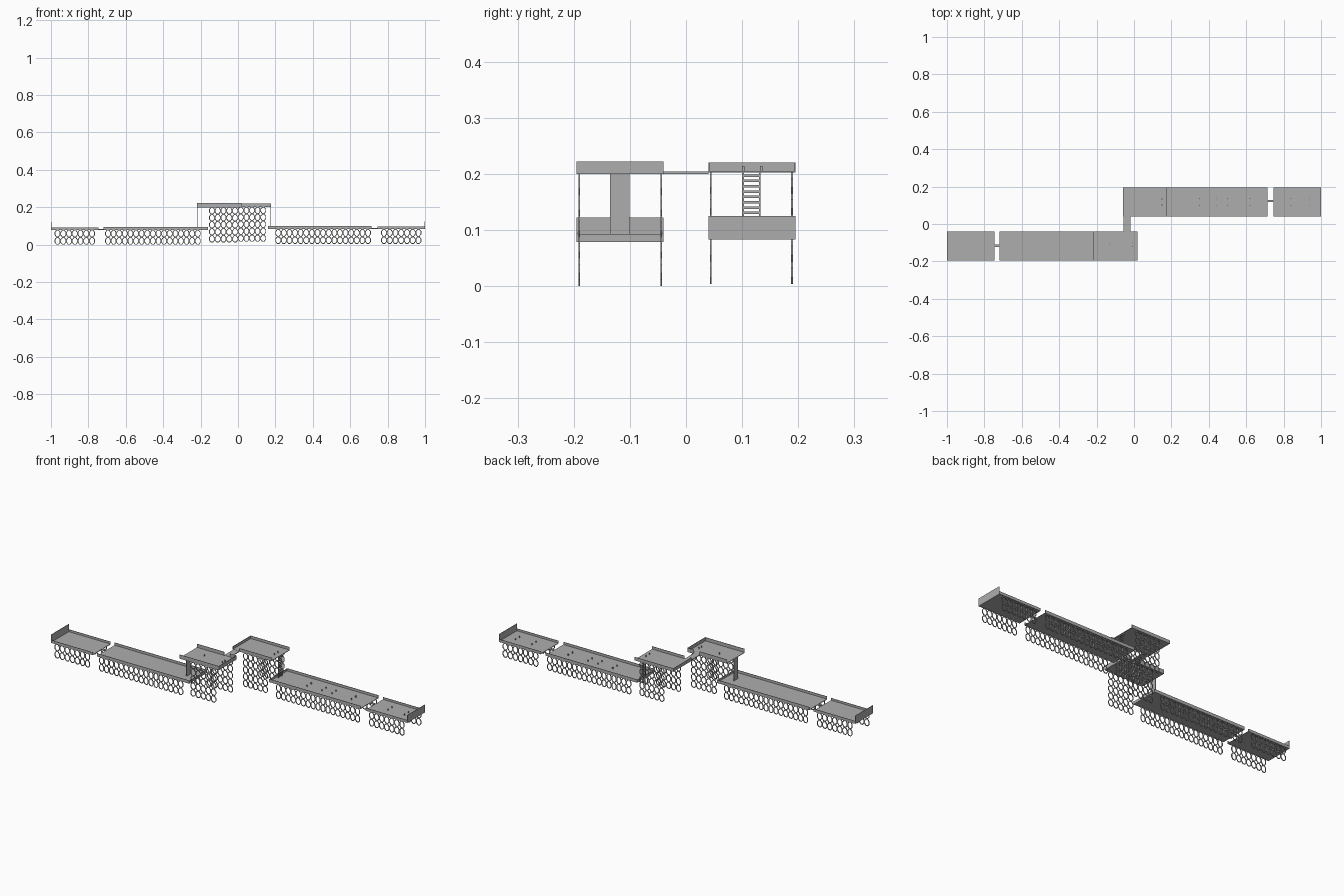
import bpy, bmesh, math
from mathutils import Vector

if "Cube" in bpy.data.objects:
    bpy.data.objects.remove(bpy.data.objects["Cube"])

grey = bpy.data.materials.new("concrete grey")
grey.diffuse_color = (0.42, 0.42, 0.42, 1)
grey.use_nodes = True
grey.node_tree.nodes["Principled BSDF"].inputs["Base Color"].default_value = grey.diffuse_color


def make(name, bm):
    me = bpy.data.meshes.new(name)
    bm.to_mesh(me)
    bm.free()
    me.materials.append(grey)
    ob = bpy.data.objects.new(name, me)
    bpy.context.collection.objects.link(ob)


def box(bm, x0, x1, y0, y1, z0, z1):
    r = bmesh.ops.create_cube(bm, size=1)
    for v in r["verts"]:
        v.co = Vector(((x0 + x1) / 2 + v.co.x * (x1 - x0),
                       (y0 + y1) / 2 + v.co.y * (y1 - y0),
                       (z0 + z1) / 2 + v.co.z * (z1 - z0)))


def tray(name, x0, x1, y0, y1, z0, z1, walls=(), gap=None):
    """Floor with side parapets, optional end walls (x, top), optional gap (side, xa, xb)."""
    t = 0.002
    bm = bmesh.new()
    box(bm, x0, x1, y0, y1, z0, z0 + 0.003)
    for side, ya in (("front", y0), ("back", y1 - t)):
        if gap and gap[0] == side:
            box(bm, x0, gap[1], ya, ya + t, z0, z1)
            box(bm, gap[2], x1, ya, ya + t, z0, z1)
        else:
            box(bm, x0, x1, ya, ya + t, z0, z1)
    for x, top in walls:
        xa = x if x == x0 else x - t
        box(bm, xa, xa + t, y0, y1, z0, top)
    make(name, bm)


def lattice(name, x0, x1, y, z0, z1, rows):
    """Flat grid of pointed oval rings."""
    bm = bmesh.new()
    cols = round((x1 - x0) / 0.03)
    w, h, t, n = (x1 - x0) / cols, (z1 - z0) / rows, 0.0015, 8
    for c in range(cols):
        for r in range(rows):
            cx, cz = x0 + (c + 0.5) * w, z0 + (r + 0.5) * h
            rings = []
            for i in range(n):
                a = math.tau * (i + 0.5) / n
                ca, sa = math.cos(a) / math.cos(math.pi / n), math.sin(a) / math.cos(math.pi / n)
                ring = []
                for d, dy in ((0, -t), (0, t), (0.004, t), (0.004, -t)):
                    ring.append(bm.verts.new((cx + ca * (w / 2 - d), y + dy, cz + sa * (h / 2 - d))))
                rings.append(ring)
            for i in range(n):
                p, q = rings[i], rings[(i + 1) % n]
                for k in range(4):
                    m = (k + 1) % 4
                    bm.faces.new((p[k], q[k], q[m], p[m]))
    bmesh.ops.recalc_face_normals(bm, faces=bm.faces)
    make(name, bm)


# Low decks, each with its end wall at the far end
L0, L1, R0, R1 = -0.195, -0.04, 0.04, 0.195
tray("left_end_deck", -1.0, -0.745, L0, L1, 0.078, 0.093, [(-1.0, 0.122)])
tray("left_main_deck", -0.72, -0.16, L0, L1, 0.078, 0.095, [(-0.16, 0.093)])
tray("right_main_deck", 0.16, 0.715, R0, R1, 0.083, 0.1, [(0.16, 0.098)])
tray("right_end_deck", 0.745, 1.0, R0, R1, 0.083, 0.098, [(1.0, 0.125)])

# High platforms, open at the ladder end and at the bridge
tray("left_high_platform", -0.22, 0.02, L0, L1, 0.2, 0.222, [(0.02, 0.222)], ("back", -0.055, -0.02))
tray("right_high_platform", -0.06, 0.177, R0, R1, 0.202, 0.22, [(-0.06, 0.22)], ("front", -0.055, -0.02))

# Bridges
for name, b in (("high_bridge", (-0.055, -0.02, L1, R0, 0.2, 0.204)),
                ("left_gap_bridge", (-0.745, -0.72, -0.122, -0.11, 0.079, 0.083)),
                ("right_gap_bridge", (0.715, 0.745, 0.117, 0.129, 0.084, 0.088))):
    bm = bmesh.new()
    box(bm, *b)
    make(name, bm)

# Lattice legs under both long edges
for side, ys, z0, zl, zh, spans in (
        ("left", (-0.19, -0.044), 0.0, 0.079, 0.2, ((-0.98, -0.765), (-0.71, -0.2), (-0.155, 0.0))),
        ("right", (0.044, 0.189), 0.004, 0.083, 0.202, ((0.765, 0.98), (0.2, 0.71), (0.0, 0.15)))):
    for part, (x0, x1) in zip(("end", "main", "high"), spans):
        for y, edge in zip(ys, ("front", "back")):
            hi = part == "high"
            lattice(f"{side}_{part}_{edge}_lattice", x0, x1, y,
                    z0 + (0.012 if hi else 0), zh if hi else zl, 5 if hi else 2)

# Solid lift board on the left, ladder on the right
bm = bmesh.new()
box(bm, -0.22, -0.217, -0.135, -0.101, 0.081, 0.201)
make("left_climbing_board", bm)
bm = bmesh.new()
for y in (0.1, 0.13):
    box(bm, 0.174, 0.177, y, y + 0.003, 0.086, 0.203)
for i in range(12):
    z = 0.09 + i * 0.0095
    box(bm, 0.174, 0.177, 0.1, 0.133, z, z + 0.0045)
make("right_ladder", bm)

# Small studs on the decks
bm = bmesh.new()
studs = [(-0.13, -0.105, 0.203), (-0.01, -0.1, 0.203), (-0.01, -0.12, 0.203),
         (0.15, 0.102, 0.205), (0.15, 0.134, 0.205)]
studs += [(x, y, 0.086) for x in (0.35, 0.44, 0.5, 0.62, 0.84, 0.94) for y in (0.1, 0.135)]
for x, y, z in studs:
    box(bm, x - 0.002, x + 0.002, y - 0.002, y + 0.002, z, z + 0.009)
make("deck_studs", bm)
